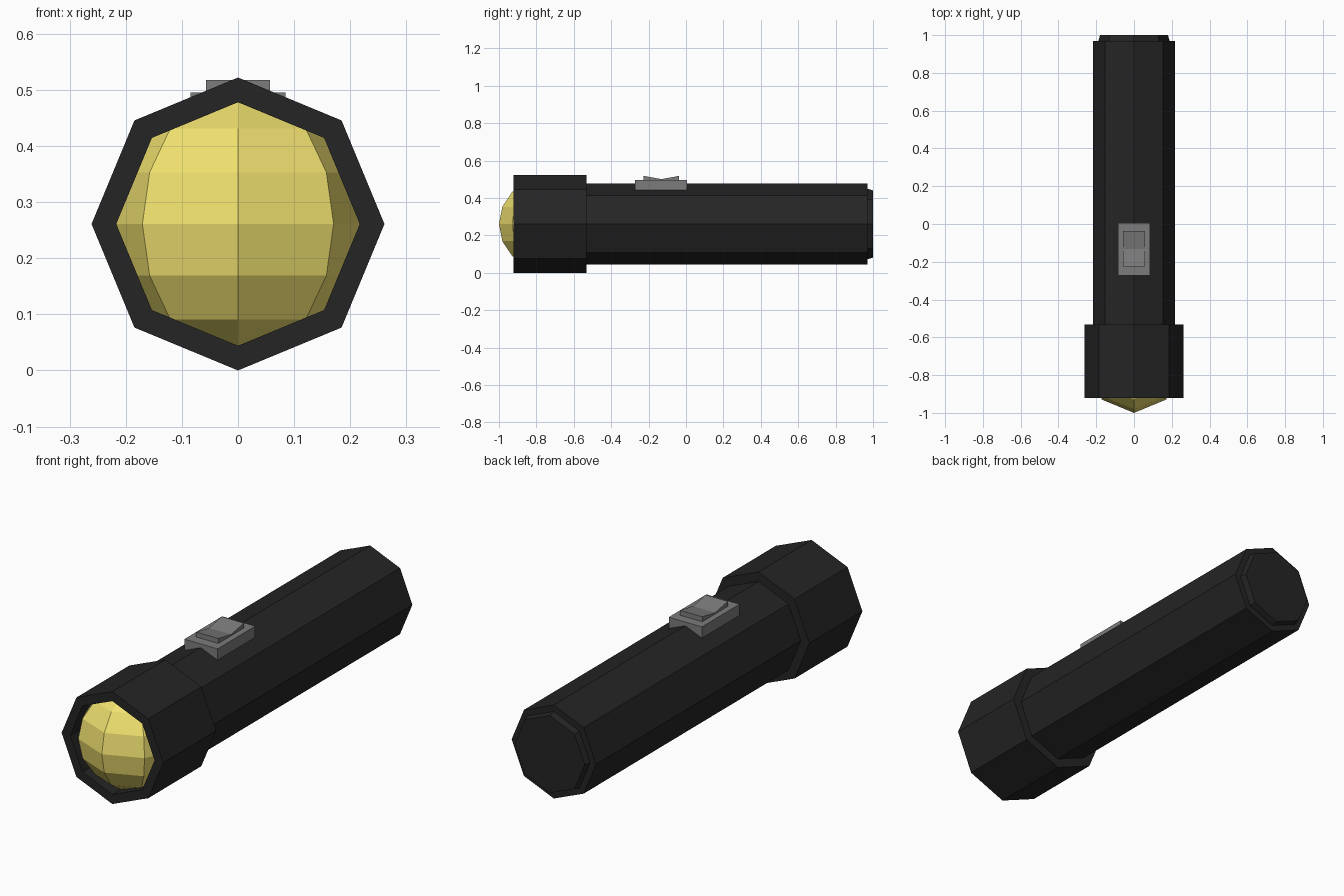
import bpy, bmesh, math
from mathutils import Matrix

if "Cube" in bpy.data.objects:
    bpy.data.objects.remove(bpy.data.objects["Cube"])

CZ = 0.261  # height of the long axis
SIDES = 8


def material(name, rgb):
    m = bpy.data.materials.new(name)
    m.diffuse_color = (*rgb, 1)
    m.use_nodes = True
    m.node_tree.nodes["Principled BSDF"].inputs["Base Color"].default_value = m.diffuse_color
    return m


BLACK = material("black_plastic", (0.018, 0.018, 0.018))
YELLOW = material("yellow_glass", (0.87, 0.75, 0.16))
GREY = material("grey_plastic", (0.2, 0.2, 0.2))


def finish(name, bm, mat):
    bmesh.ops.recalc_face_normals(bm, faces=bm.faces[:])
    me = bpy.data.meshes.new(name)
    bm.to_mesh(me)
    bm.free()
    me.materials.append(mat)
    ob = bpy.data.objects.new(name, me)
    bpy.context.collection.objects.link(ob)
    return ob


def lathe(name, profile, mat):
    """Octagonal solid around the long axis from (radius, y) points, capped at both ends."""
    bm = bmesh.new()
    rings = []
    for r, y in profile:
        angles = [2 * math.pi * i / SIDES for i in range(SIDES)]
        rings.append([bm.verts.new((r * math.cos(a), y, CZ + r * math.sin(a))) for a in angles])
    for a, b in zip(rings, rings[1:]):
        for i in range(SIDES):
            j = (i + 1) % SIDES
            bm.faces.new((a[i], a[j], b[j], b[i]))
    bm.faces.new(rings[0])
    bm.faces.new(rings[-1])
    return finish(name, bm, mat)


def side_profile(name, points, half_width, mat):
    """Closed (y, z) outline extruded symmetrically across x."""
    bm = bmesh.new()
    f = bm.faces.new([bm.verts.new((-half_width, y, z)) for y, z in points])
    new = bmesh.ops.extrude_face_region(bm, geom=[f])["geom"]
    verts = [v for v in new if isinstance(v, bmesh.types.BMVert)]
    bmesh.ops.translate(bm, verts=verts, vec=(2 * half_width, 0, 0))
    return finish(name, bm, mat)


# Head with recessed front opening
lathe("head", [(0.261, -0.533), (0.261, -0.922), (0.217, -0.922), (0.217, -0.76)], BLACK)

# Handle tube and stepped tail cap
lathe("handle", [(0.217, -0.56), (0.217, 0.97)], BLACK)
lathe("tail_cap", [(0.187, 0.96), (0.187, 0.975), (0.18, 1.0)], BLACK)

# Faceted lens bulging out of the head
bm = bmesh.new()
bmesh.ops.create_uvsphere(bm, u_segments=8, v_segments=8, radius=0.241,
                          matrix=Matrix.Translation((0, -0.759, CZ)))
finish("lens", bm, YELLOW)

# Switch base and rocker button with a dipped top
side_profile("switch_base", [(-0.272, 0.43), (0.005, 0.43), (0.005, 0.495), (-0.272, 0.495)], 0.085, GREY)
side_profile("switch_button", [(-0.226, 0.48), (-0.038, 0.48), (-0.038, 0.518),
                               (-0.132, 0.501), (-0.226, 0.518)], 0.057, GREY)
